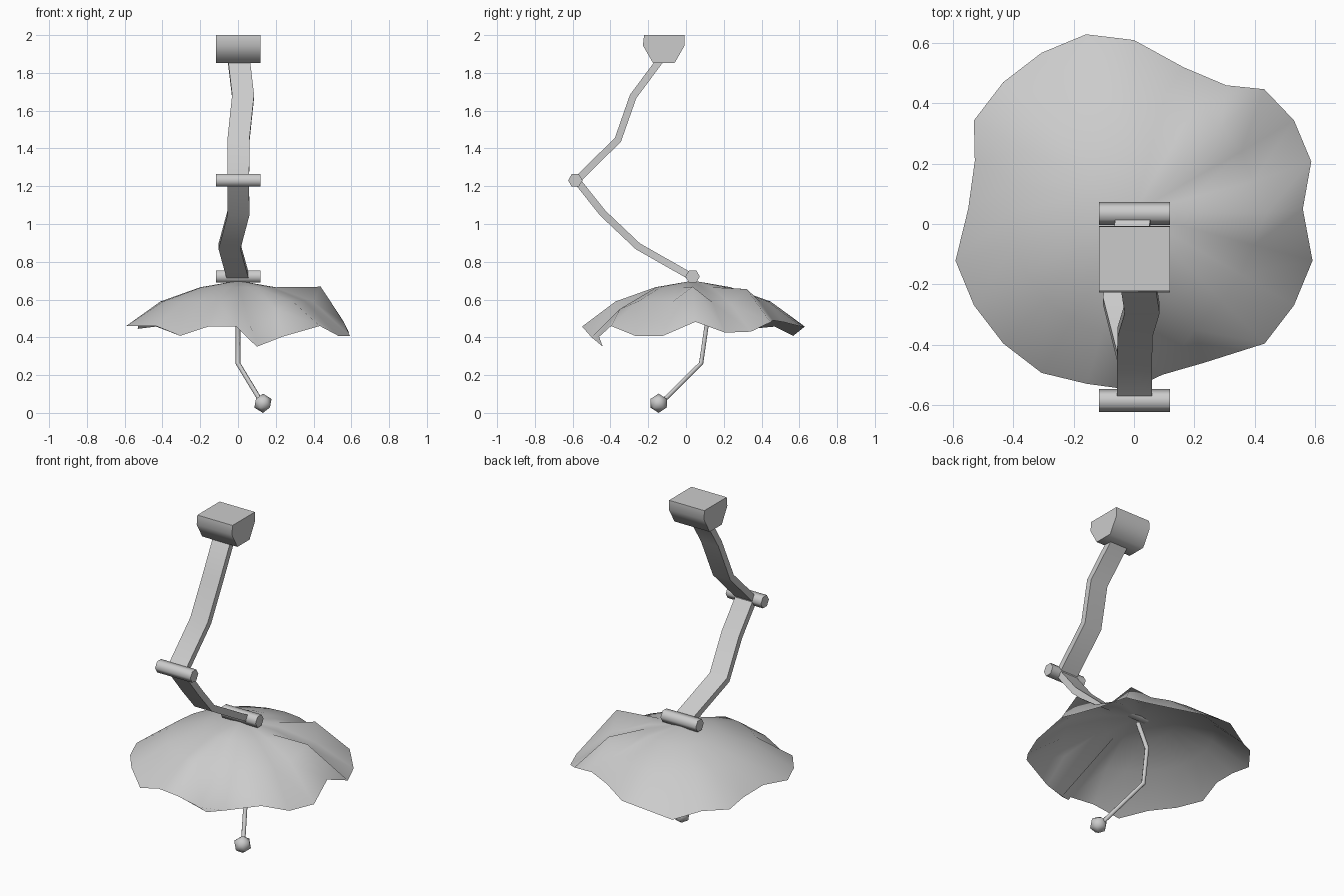
import bpy, bmesh
from math import sin, cos, radians, pi
from mathutils import Vector

if "Cube" in bpy.data.objects:
    bpy.data.objects.remove(bpy.data.objects["Cube"])


def make(name, verts, faces, angle=35):
    me = bpy.data.meshes.new(name)
    me.from_pydata([tuple(v) for v in verts], [], faces)
    bm = bmesh.new()
    bm.from_mesh(me)
    bmesh.ops.recalc_face_normals(bm, faces=bm.faces)
    bm.to_mesh(me)
    bm.free()
    ob = bpy.data.objects.new(name, me)
    bpy.context.collection.objects.link(ob)
    bpy.ops.object.select_all(action='DESELECT')
    ob.select_set(True)
    bpy.context.view_layer.objects.active = ob
    bpy.ops.object.shade_smooth_by_angle(angle=radians(angle))
    return ob


def loft(name, sections, angle=35):
    """Join equal closed sections and cap both ends."""
    n = len(sections[0])
    verts = [v for s in sections for v in s]
    faces = [(k*n+i, k*n+(i+1) % n, (k+1)*n+(i+1) % n, (k+1)*n+i)
             for k in range(len(sections)-1) for i in range(n)]
    faces += [tuple(range(n)), tuple(range(len(verts)-n, len(verts)))]
    return make(name, verts, faces, angle)


def x_prism(name, profile, x0=-.116, x1=.119):
    return loft(name, [[(x, y, z) for y, z in profile] for x in (x0, x1)], 75)


def tangents(pts):
    pts = [Vector(p) for p in pts]
    last = len(pts) - 1
    return [(p, ((pts[min(i+1, last)] - p).normalized()
                 + (p - pts[max(i-1, 0)]).normalized()).normalized())
            for i, p in enumerate(pts)]


def arm(name, pts, w=0.058, t=0.019):
    secs = []
    for p, d in tangents(pts):
        n = Vector((0, -d.z, d.y)).normalized() * t
        x = Vector((w, 0, 0))
        secs.append([p-x-n, p+x-n, p+x+n, p-x+n])
    loft(name, secs, 40)


# Ceiling mount
x_prism("ceiling_mount", [(-.222, 2), (-.009, 2), (-.007, 1.945),
                          (-.06, 1.853), (-.175, 1.853), (-.228, 1.945)])

# Hinge pins
for name, cy, cz in (("elbow_hinge", -.586, 1.231), ("shade_hinge", .035, .722)):
    x_prism(name, [(cy + .038*cos(i*pi/3), cz + .038*sin(i*pi/3)) for i in range(6)])

# Bent flat arms
arm("upper_arm", [(.004, -.135, 1.87), (.027, -.28, 1.675), (.003, -.36, 1.447), (.001, -.578, 1.23)])
arm("lower_arm", [(.001, -.578, 1.23), (.002, -.44, 1.057), (-.045, -.255, .882), (0, .03, .72)])

# Crumpled shade: concentric rings with pulled points
N, CY = 24, .037
RINGS = [(.2, .665), (.41, .59), (.613, .455)]
RIM_Z = [.482, .425, .43, .48, .49, .48, .457, .457, .408, .457, .445, .465,
         .485, .46, .46, .46, .408, .457, .457, .35, .403, .46, .408, .408]
PULLS = {
    (2, 0): (.56, .05), (2, 1): (.588, .207), (2, 3): (.432, .447), (2, 4): (.306, .46),
    (2, 5): (.164, .52), (2, 6): (0, .61), (2, 11): (-.528, .209), (2, 12): (-.55, .05),
    (2, 17): (-.157, -.53), (2, 18): (-.01, -.55), (2, 19): (.1, -.44), (2, 20): (.233, -.46),
    # front fold that curls under
    (1, 19): (.094, -.5, .40), (1, 20): (.2, -.35, .55),
    # two raised ridges with a valley between
    (1, 0): (.438, .035, .668), (1, 1): (.396, .141, .585),
    (1, 2): (.355, .24, .575), (1, 3): (.29, .322, .655),
}
verts = [(0, CY, .7)]
for k, (r, z) in enumerate(RINGS):
    for i in range(N):
        a = 2*pi*i/N
        p = [r*cos(a), CY + r*sin(a), RIM_Z[i] if k == 2 else z]
        pull = PULLS.get((k, i), ())
        p[:len(pull)] = pull
        verts.append(p)
faces = [(0, 1+i, 1+(i+1) % N) for i in range(N)]
faces += [(1+k*N+i, 1+(k+1)*N+i, 1+(k+1)*N+(i+1) % N, 1+k*N+(i+1) % N)
          for k in range(2) for i in range(N)]
make("lamp_shade", verts, faces, 180)

# Pull cord
secs = []
for p, d in tangents([(0, .035, .66), (0, .11, .47), (0, .08, .262), (.122, -.125, .06)]):
    u = Vector((1, 0, 0)) - d * d.x
    u.normalize()
    v = d.cross(u)
    secs.append([p + .013*(u*cos(i*pi/3) + v*sin(i*pi/3)) for i in range(6)])
loft("pull_cord", secs, 75)

# Pull knob
bpy.ops.mesh.primitive_ico_sphere_add(subdivisions=1, radius=.051, location=(.132, -.145, .051))
knob = bpy.context.object
knob.name = "pull_knob"
bpy.ops.object.shade_smooth()
